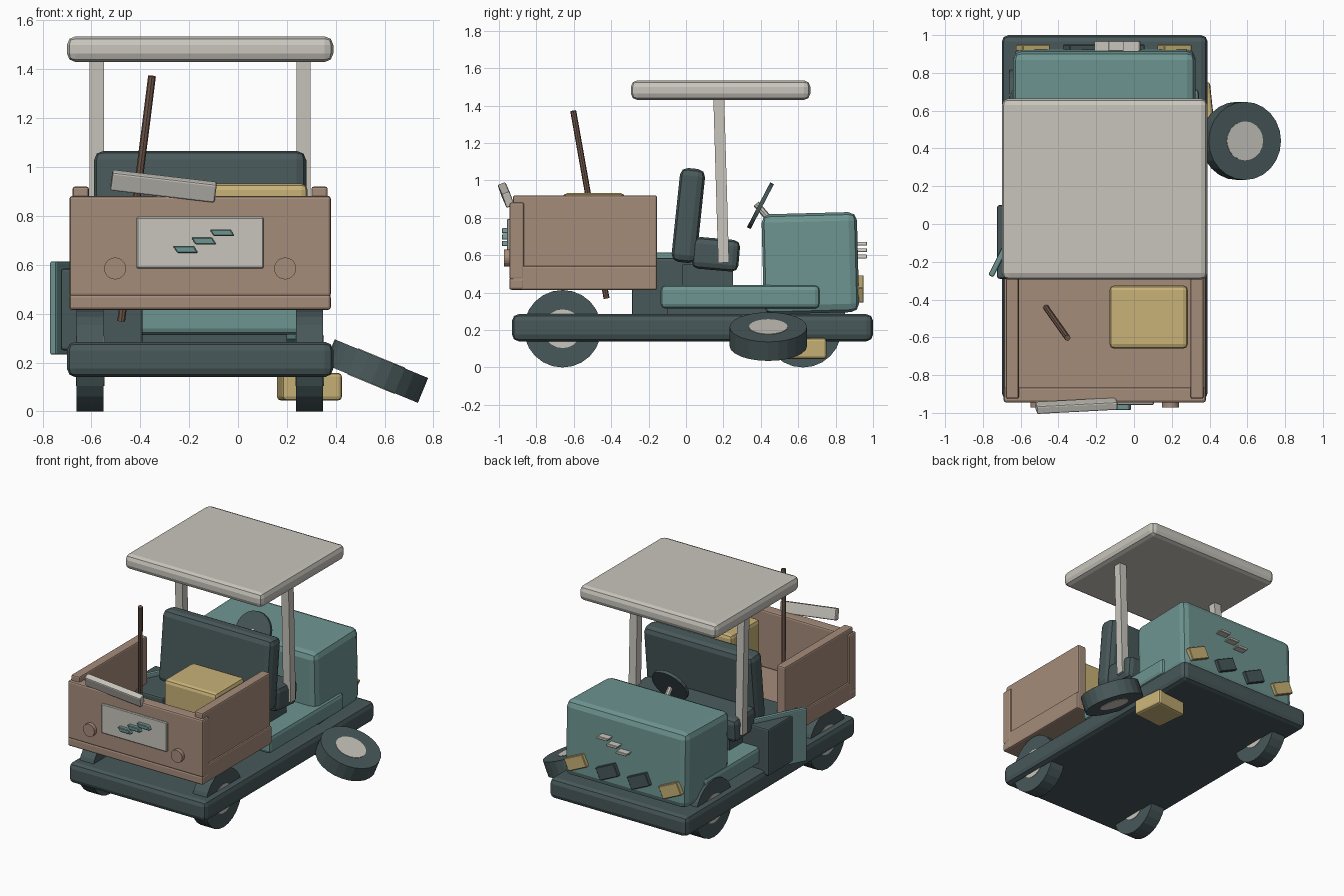
import bpy, bmesh, math
from mathutils import Vector, Matrix, Euler

if "Cube" in bpy.data.objects:
    bpy.data.objects.remove(bpy.data.objects["Cube"])


def mat(name, rgb):
    m = bpy.data.materials.new(name)
    m.diffuse_color = (*rgb, 1)
    m.use_nodes = True
    m.node_tree.nodes["Principled BSDF"].inputs["Base Color"].default_value = m.diffuse_color
    return m


TEAL = mat("teal", (0.155, 0.300, 0.285))
DARK = mat("dark slate", (0.065, 0.098, 0.102))
BROWN = mat("tan brown", (0.376, 0.262, 0.195))
LIGHT = mat("pale grey", (0.578, 0.558, 0.503))
YELLOW = mat("mustard", (0.578, 0.445, 0.185))
STICK = mat("dark brown", (0.175, 0.105, 0.075))
CX = -0.155  # centre line of the cart


def finish(name, bm, m, loc=(0, 0, 0), rot=(0, 0, 0)):
    me = bpy.data.meshes.new(name)
    bmesh.ops.recalc_face_normals(bm, faces=bm.faces)
    bm.to_mesh(me)
    bm.free()
    me.materials.append(m)
    ob = bpy.data.objects.new(name, me)
    ob.location = loc
    ob.rotation_euler = [math.radians(a) for a in rot]
    bpy.context.collection.objects.link(ob)
    return ob


def box(name, x, y, z, m, bevel=0.0, rot=(0, 0, 0), seg=2, shear=0.0):
    """Bevelled box from ranges, turned about its centre."""
    bm = bmesh.new()
    bmesh.ops.create_cube(bm, size=1)
    for v in bm.verts:
        v.co = Vector((v.co.x * (x[1] - x[0]), v.co.y * (y[1] - y[0]), v.co.z * (z[1] - z[0])))
        v.co.x += v.co.z * shear
    if bevel:
        bmesh.ops.bevel(bm, geom=bm.edges[:], offset=bevel, segments=seg, profile=0.5, affect='EDGES')
    return finish(name, bm, m, (sum(x) / 2, sum(y) / 2, sum(z) / 2), rot)


def disc(name, loc, r, depth, m, rot=(0, 0, 0), sides=24, bevel=0.0):
    bm = bmesh.new()
    bmesh.ops.create_cone(bm, cap_ends=True, segments=sides, radius1=r, radius2=r, depth=depth)
    if bevel:
        rim = [e for e in bm.edges if abs(e.verts[0].co.z - e.verts[1].co.z) < 1e-5]
        bmesh.ops.bevel(bm, geom=rim, offset=bevel, segments=1, affect='EDGES')
    return finish(name, bm, m, loc, rot)


def bar(name, a, b, r, m, sides=8, twist=0.0):
    """Straight bar between two points."""
    a, b = Vector(a), Vector(b)
    bm = bmesh.new()
    bmesh.ops.create_cone(bm, cap_ends=True, segments=sides, radius1=r, radius2=r, depth=(b - a).length)
    bmesh.ops.rotate(bm, verts=bm.verts, matrix=Matrix.Rotation(twist, 3, 'Z'))
    ob = finish(name, bm, m, (a + b) / 2)
    ob.rotation_euler = Vector((0, 0, 1)).rotation_difference(b - a).to_euler()
    return ob


def wheel(name, loc, r, rot):
    disc(name + "_tyre", loc, r, 0.11, DARK, rot, 24)
    axis = Euler([math.radians(a) for a in rot]).to_matrix() @ Vector((0, 0, 1))
    for i, s in enumerate((-1, 1)):
        disc(f"{name}_hub_{i}", Vector(loc) + axis * s * 0.054, r * 0.5, 0.008, LIGHT, rot, 20)


# Chassis and running boards
box("chassis", (-0.70, 0.39), (-0.93, 1.0), (0.14, 0.285), DARK, 0.035)
box("running_board", (-0.65, 0.345), (-0.135, 0.715), (0.315, 0.44), TEAL, 0.025)
box("floor_support", (-0.5, 0.2), (-0.1, 0.85), (0.27, 0.33), DARK)

# Wheels: three mounted, one lying loose
for name, x, y in (("rear_left_wheel", -0.605, -0.66), ("rear_right_wheel", 0.293, -0.66),
                   ("front_left_wheel", -0.605, 0.625)):
    wheel(name, (x, y, 0.207), 0.207, (0, 90, 0))
wheel("loose_wheel", (0.566, 0.44, 0.165), 0.207, (0, 22.5, 0))
box("jack_block", (0.17, 0.415), (0.5, 0.74), (0.045, 0.157), YELLOW, 0.015, (0, 0, 6))

# Hood
box("hood", (-0.64, 0.325), (0.41, 0.92), (0.29, 0.825), TEAL, 0.045, (1.5, 0, 0))
for i in range(4):
    x = -0.535 + 0.25 * i
    box(f"front_lamp_{i}", (x - 0.08, x + 0.08), (0.915, 0.95), (0.375, 0.465),
        YELLOW if i in (0, 3) else DARK, 0.004, (0, 25, 0), 1)

# Stepped slats on both ends
for i in range(3):
    x, z = -0.215 + 0.075 * i, 0.663 + 0.034 * i
    box(f"tail_slat_{i}", (x - 0.043, x + 0.043), (-0.985, -0.945), (z - 0.014, z + 0.014),
        TEAL, 0.004, (0, 0, 0), 1, -0.6)
    z -= 0.07
    box(f"hood_slat_{i}", (x + 0.01, x + 0.096), (0.90, 0.968), (z - 0.01, z + 0.01),
        LIGHT, 0.003, (0, 0, 0), 1, -0.6)

# Side compartment and its open hatch
box("side_compartment", (-0.725, -0.39), (-0.29, 0.10), (0.25, 0.585), DARK, 0.012)
box("side_hatch", (-0.685, -0.655), (-0.297, 0.093), (0.232, 0.614), TEAL, 0.008, (0, 0, -27))

# Seat
box("seat_cushion", (-0.59, 0.28), (0.035, 0.285), (0.52, 0.69), DARK, 0.035, (-5, 0, 0))
box("seat_back", (-0.59, 0.28), (-0.055, 0.08), (0.56, 1.065), DARK, 0.04, (-6, 0, 0))
box("seat_base", (-0.52, 0.21), (-0.02, 0.25), (0.43, 0.55), DARK)

# Steering
disc("steering_wheel", (CX, 0.398, 0.865), 0.135, 0.022, DARK, (62.5, 0, 0), 20)
bar("steering_column", (CX, 0.375, 0.875), (CX, 0.49, 0.74), 0.018, LIGHT)

# Roof with two posts
box("roof", (-0.70, 0.39), (-0.295, 0.665), (1.43, 1.535), LIGHT, 0.035)
for side, x in (("left", -0.578), ("right", 0.268)):
    bar(f"{side}_roof_post", (x, 0.201, 0.56), (x, 0.175, 1.45), 0.041, LIGHT, 4, math.pi / 4)

# Cargo bed, open toward the seat
box("bed_floor", (-0.685, 0.375), (-0.93, -0.155), (0.415, 0.475), BROWN, 0.01)
box("bed_front_lip", (-0.69, 0.38), (-0.945, -0.865), (0.415, 0.478), BROWN, 0.012)
box("bed_front_wall", (-0.69, 0.38), (-0.945, -0.865), (0.47, 0.882), BROWN, 0.012)
for side, s in (("left", -1), ("right", 1)):
    wx = sorted((CX + s * 0.455, CX + s * 0.522))
    rx = sorted((CX + s * 0.47, CX + s * 0.533))
    box(f"{side}_bed_wall", wx, (-0.925, -0.155), (0.42, 0.92), BROWN, 0.01)
    box(f"{side}_bed_rail", rx, (-0.93, -0.155), (0.415, 0.543), BROWN, 0.01)
    disc(f"{side}_tail_lamp", (CX + s * 0.348, -0.955, 0.585), 0.045, 0.035, BROWN, (90, 0, 0), 20)
box("tail_plate", (-0.415, 0.105), (-0.957, -0.94), (0.585, 0.795), LIGHT, 0.005, seg=1)

# Loose items in and on the bed
box("cargo_box", (-0.13, 0.285), (-0.66, -0.325), (0.472, 0.932), YELLOW, 0.025)
bar("pole", (-0.478, -0.425, 0.37), (-0.352, -0.603, 1.372), 0.016, STICK)
box("loose_bumper", (-0.52, -0.09), (-0.985, -0.94), (0.882, 0.962), LIGHT, 0.008, (20, 6.7, 3))
